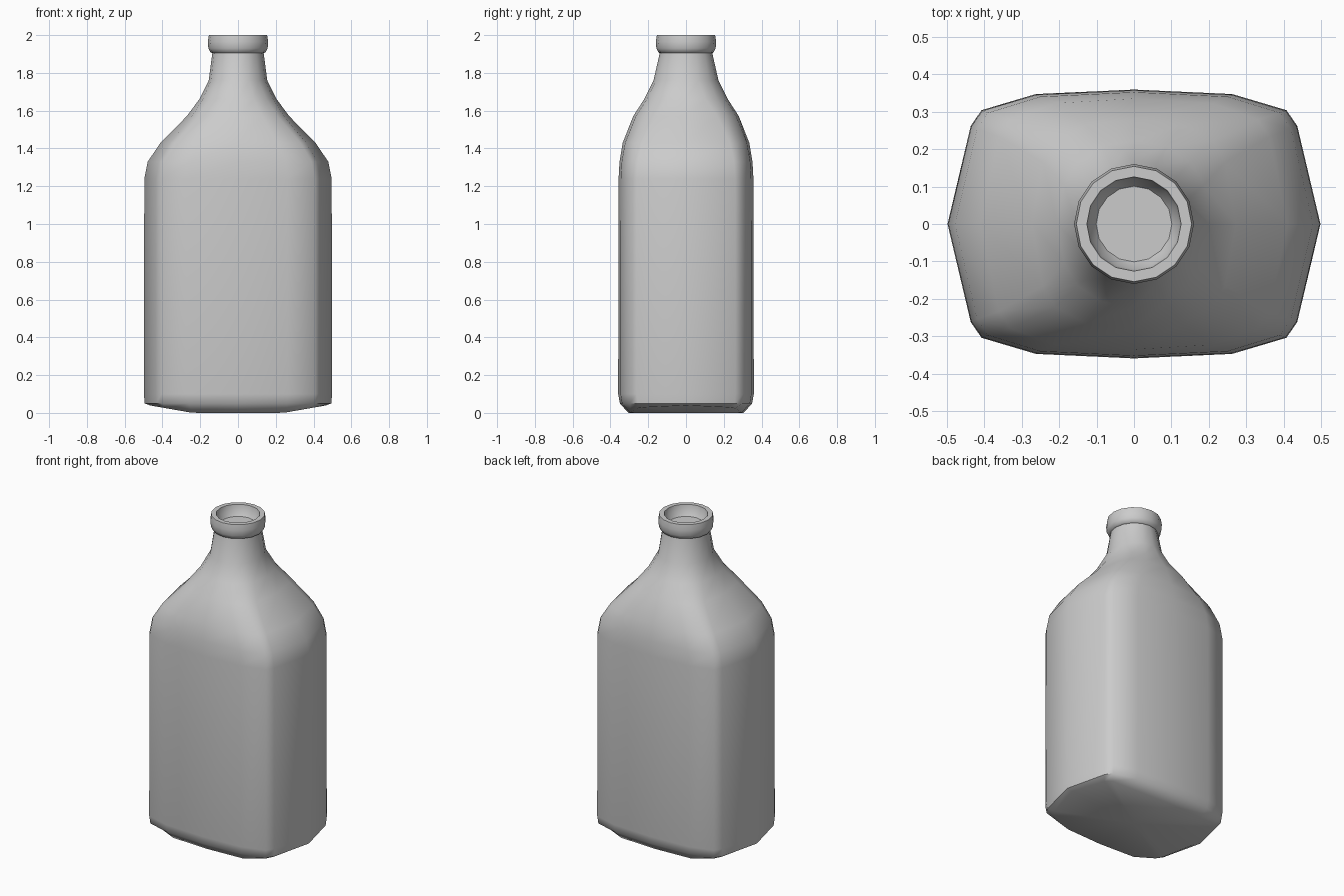
import bpy, bmesh
from math import cos, sin, pi

if "Cube" in bpy.data.objects:
    bpy.data.objects.remove(bpy.data.objects["Cube"])

# One quadrant of the body cross-section, mirrored to a 16-point ring
QUAD = [(0.498, 0.0), (0.436, 0.262), (0.407, 0.304), (0.262, 0.347), (0.0, 0.359)]
SECTION = (QUAD[:4]
           + [(-x, y) for x, y in QUAD[:0:-1]]
           + [(-x, -y) for x, y in QUAD[:4]]
           + [(x, -y) for x, y in QUAD[:0:-1]])
N = len(SECTION)
HX, HY = QUAD[0][0], QUAD[-1][1]

# Profile: z, half width, half depth, roundness (0 = body section, 1 = circle)
RINGS = [
    (0.05, 0.494, 0.350, 0.0),
    (0.10, 0.498, 0.359, 0.0),
    (1.24, 0.496, 0.357, 0.0),
    (1.33, 0.478, 0.352, 0.02),
    (1.43, 0.410, 0.335, 0.10),
    (1.57, 0.272, 0.280, 0.40),
    (1.66, 0.205, 0.222, 0.75),
    (1.76, 0.155, 0.172, 1.0),
    (1.905, 0.136, 0.139, 1.0),
    # rolled lip
    (1.908, 0.146, 0.146, 1.0),
    (1.93, 0.157, 0.157, 1.0),
    (1.965, 0.160, 0.160, 1.0),
    (2.00, 0.154, 0.154, 1.0),
    # mouth recess
    (2.00, 0.126, 0.126, 1.0),
    (1.965, 0.120, 0.120, 1.0),
    (1.935, 0.101, 0.101, 1.0),
]


def ring_points(hx, hy, t):
    pts = []
    for i, (x, y) in enumerate(SECTION):
        a = 2 * pi * i / N
        pts.append((hx * ((1 - t) * x / HX + t * cos(a)),
                    hy * ((1 - t) * y / HY + t * sin(a))))
    return pts


bm = bmesh.new()

# Base ring, with its ends lifted off the ground
base = [bm.verts.new((x, y, 0.042 * max(0, abs(x) - 0.24) / 0.24))
        for x, y in ring_points(0.465, 0.305, 0.0)]
loops = [base]
for z, hx, hy, t in RINGS:
    loops.append([bm.verts.new((x, y, z)) for x, y in ring_points(hx, hy, t)])

# Skin the rings
for low, high in zip(loops, loops[1:]):
    for i in range(N):
        j = (i + 1) % N
        bm.faces.new((low[i], low[j], high[j], high[i]))

# Closed mouth floor and underside
bm.faces.new(loops[-1])
centre = bm.verts.new((0, 0, 0))
for i in range(N):
    bm.faces.new((centre, base[(i + 1) % N], base[i]))
bmesh.ops.recalc_face_normals(bm, faces=bm.faces)

mesh = bpy.data.meshes.new("bottle")
bm.to_mesh(mesh)
bm.free()
bottle = bpy.data.objects.new("bottle", mesh)
bpy.context.collection.objects.link(bottle)
bpy.context.view_layer.objects.active = bottle
bottle.select_set(True)
bpy.ops.object.shade_smooth_by_angle(angle=0.87)
